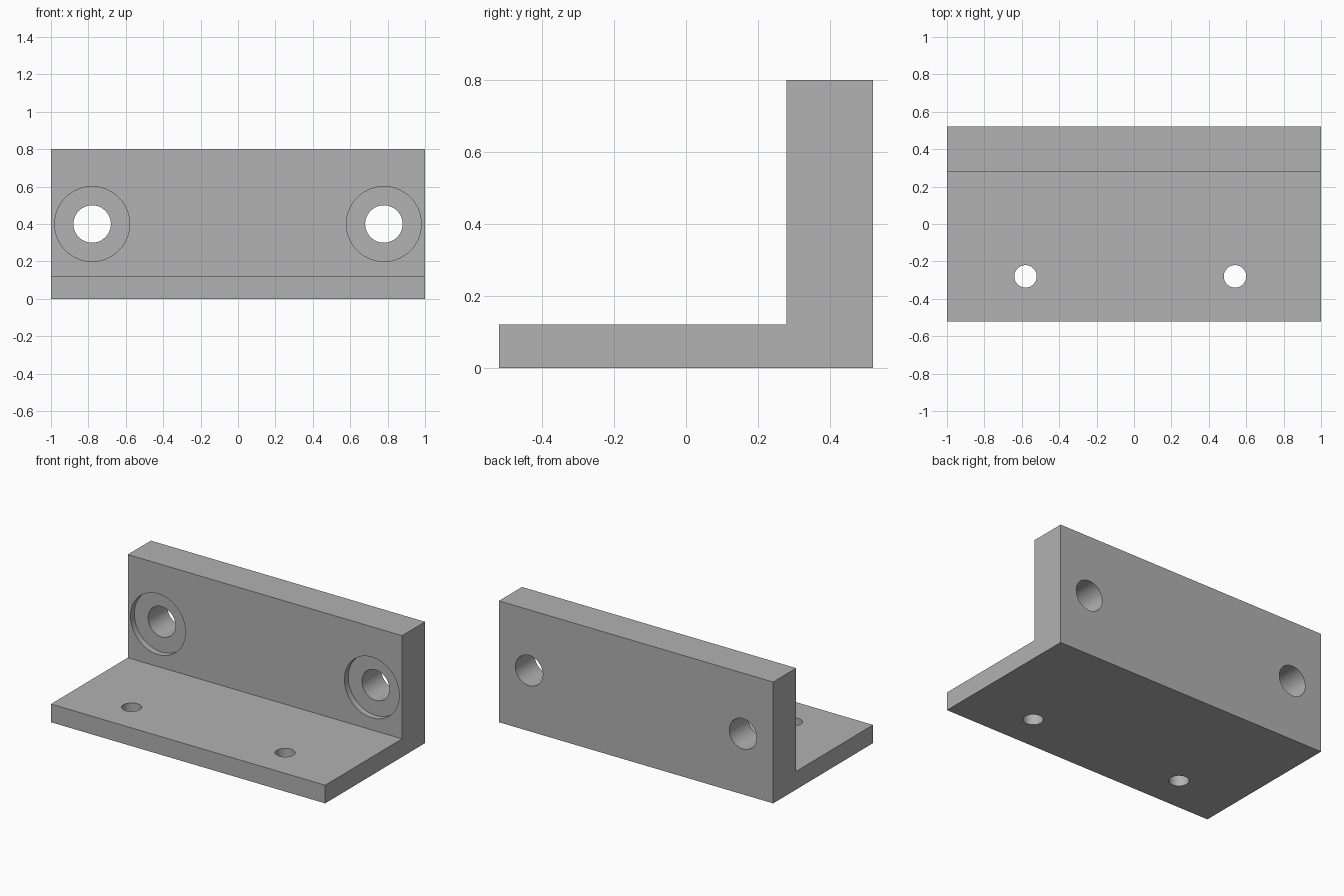
import bpy, bmesh, math
from mathutils import Matrix, Vector

cube = bpy.data.objects.get("Cube")
if cube:
    bpy.data.objects.remove(cube, do_unlink=True)

grey = bpy.data.materials.new("plain grey")
grey.use_nodes = True
colour = (0.445, 0.445, 0.445, 1)
grey.diffuse_color = colour
grey.node_tree.nodes["Principled BSDF"].inputs["Base Color"].default_value = colour

HALF_LENGTH, FRONT, BACK = 1.0, -0.52, 0.52
BASE_TOP, WALL_FRONT, WALL_TOP = 0.12, 0.28, 0.8
BORE_DEPTH = 0.04


def make_object(name, bm):
    bmesh.ops.recalc_face_normals(bm, faces=bm.faces)
    mesh = bpy.data.meshes.new(name)
    bm.to_mesh(mesh)
    bm.free()
    mesh.materials.append(grey)
    obj = bpy.data.objects.new(name, mesh)
    bpy.context.collection.objects.link(obj)
    return obj


def cut_hole(target, start, end, radius):
    """Cut a round hole through the target between two points."""
    start, end = Vector(start), Vector(end)
    axis = end - start
    place = Matrix.Translation((start + end) / 2) @ axis.to_track_quat('Z', 'Y').to_matrix().to_4x4()
    bm = bmesh.new()
    bmesh.ops.create_cone(bm, cap_ends=True, segments=64, radius1=radius,
                          radius2=radius, depth=axis.length, matrix=place)
    cutter = make_object("hole_cutter", bm)
    cutter.hide_render = True
    mod = target.modifiers.new("hole", 'BOOLEAN')
    mod.operation, mod.solver, mod.object = 'DIFFERENCE', 'EXACT', cutter
    bpy.context.view_layer.objects.active = target
    bpy.ops.object.modifier_apply(modifier=mod.name)
    bpy.data.objects.remove(cutter, do_unlink=True)


# L-shaped bracket: one profile extruded along its length
profile = [(FRONT, 0), (BACK, 0), (BACK, WALL_TOP), (WALL_FRONT, WALL_TOP),
           (WALL_FRONT, BASE_TOP), (FRONT, BASE_TOP)]
bm = bmesh.new()
face = bm.faces.new([bm.verts.new((-HALF_LENGTH, y, z)) for y, z in profile])
side = bmesh.ops.extrude_face_region(bm, geom=[face])
bmesh.ops.translate(bm, vec=(2 * HALF_LENGTH, 0, 0),
                    verts=[v for v in side["geom"] if isinstance(v, bmesh.types.BMVert)])
bracket = make_object("angle_bracket", bm)

# Counterbored bolt holes through the upright wall
for x in (-0.78, 0.78):
    cut_hole(bracket, (x, WALL_FRONT - 0.1, 0.4), (x, WALL_FRONT + BORE_DEPTH, 0.4), 0.2)
    cut_hole(bracket, (x, WALL_FRONT - 0.1, 0.4), (x, BACK + 0.1, 0.4), 0.1)

# Small screw holes through the base
for x in (-0.58, 0.54):
    cut_hole(bracket, (x, -0.28, -0.1), (x, -0.28, BASE_TOP + 0.1), 0.06)

# Smooth hole walls with sharp edges
bpy.ops.object.select_all(action='DESELECT')
bracket.select_set(True)
bpy.context.view_layer.objects.active = bracket
bpy.ops.object.shade_smooth_by_angle(angle=math.radians(30))
